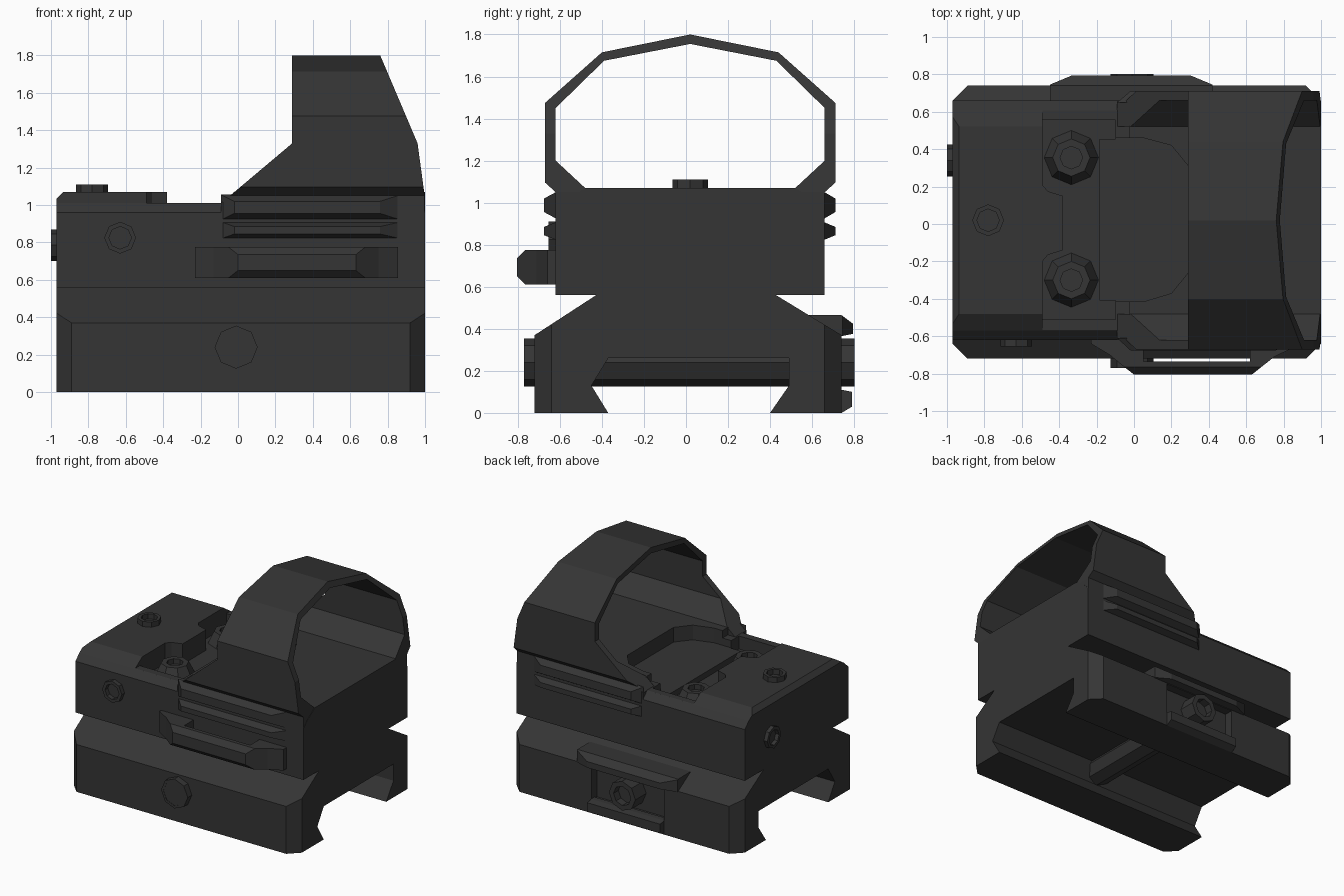
import bpy, bmesh
from mathutils import Vector, Matrix

if "Cube" in bpy.data.objects:
    bpy.data.objects.remove(bpy.data.objects["Cube"])

dark = bpy.data.materials.new("dark_metal")
dark.diffuse_color = (0.035, 0.035, 0.035, 1)
dark.use_nodes = True
dark.node_tree.nodes["Principled BSDF"].inputs["Base Color"].default_value = dark.diffuse_color


def finish(name, bm):
    bmesh.ops.recalc_face_normals(bm, faces=bm.faces)
    me = bpy.data.meshes.new(name)
    bm.to_mesh(me)
    bm.free()
    me.materials.append(dark)
    ob = bpy.data.objects.new(name, me)
    bpy.context.collection.objects.link(ob)
    return ob


def prism(name, pts, axis, a, b, cuts=()):
    """Extrude a 2D outline along an axis, then slice off chamfers."""
    put = {'x': lambda p, t: (t, p[0], p[1]),
           'y': lambda p, t: (p[0], t, p[1]),
           'z': lambda p, t: (p[0], p[1], t)}[axis]
    bm = bmesh.new()
    lo = [bm.verts.new(put(p, a)) for p in pts]
    hi = [bm.verts.new(put(p, b)) for p in pts]
    bm.faces.new(lo)
    bm.faces.new(hi)
    n = len(pts)
    for i in range(n):
        j = (i + 1) % n
        bm.faces.new((lo[i], lo[j], hi[j], hi[i]))
    bmesh.ops.recalc_face_normals(bm, faces=bm.faces)
    for co, no in cuts:
        bmesh.ops.bisect_plane(bm, geom=bm.verts[:] + bm.edges[:] + bm.faces[:],
                               plane_co=co, plane_no=no, clear_outer=True)
        rim = [e for e in bm.edges if e.is_boundary]
        if rim:
            bmesh.ops.edgeloop_fill(bm, edges=rim)
    return finish(name, bm)


def rect(x0, x1, y0, y1):
    return [(x0, y0), (x1, y0), (x1, y1), (x0, y1)]


def boolean(ob, cutter, op='DIFFERENCE'):
    m = ob.modifiers.new("cut", 'BOOLEAN')
    m.operation, m.object, m.solver = op, cutter, 'EXACT'
    dg = bpy.context.evaluated_depsgraph_get()
    dg.update()
    me = bpy.data.meshes.new_from_object(ob.evaluated_get(dg))
    ob.modifiers.clear()
    ob.data = me
    bpy.data.objects.remove(cutter)


def screw(name, base, direction, r1, r2, h, rim, socket):
    """Octagonal head with a recessed socket."""
    bm = bmesh.new()
    bmesh.ops.create_cone(bm, cap_ends=True, segments=8, radius1=r1, radius2=r2, depth=h,
                          matrix=Matrix.Translation((0, 0, h / 2)))
    top = max(bm.faces, key=lambda f: f.calc_center_median().z)
    bmesh.ops.inset_individual(bm, faces=[top], thickness=rim)
    f = bmesh.ops.extrude_discrete_faces(bm, faces=[top])['faces'][0]
    bmesh.ops.translate(bm, verts=f.verts[:], vec=(0, 0, -socket))
    rot = Vector((0, 0, 1)).rotation_difference(Vector(direction)).to_matrix().to_4x4()
    bm.transform(Matrix.Translation(base) @ rot)
    return finish(name, bm)


def rib(name, side, y_in, y_out, z0, z1, inset):
    """Grip rib: tapered bar standing off the body side."""
    bm = bmesh.new()
    inner = [bm.verts.new((x, y_in, z)) for x, z in rect(-0.09, 0.87, z0, z1)]
    outer = [bm.verts.new((x, y_out, z)) for x, z in rect(-0.02, 0.76, z0 + inset, z1 - inset)]
    bm.faces.new(inner)
    bm.faces.new(outer)
    for i in range(4):
        j = (i + 1) % 4
        bm.faces.new((inner[i], inner[j], outer[j], outer[i]))
    return finish(name, bm)


# Rail mount with dovetail channel and chamfered corners
mount = prism("rail_mount",
              [(-0.72, 0), (-0.37, 0), (-0.45, 0.13), (-0.37, 0.26), (0.49, 0.26), (0.49, 0.13),
               (0.40, 0), (0.74, 0), (0.74, 0.37), (0.42, 0.565), (-0.42, 0.565), (-0.72, 0.37)],
              'x', -0.97, 1.0,
              [((0.92, -0.72, 0), (1, -1, 0)), ((0.92, 0.74, 0), (1, 1, 0)),
               ((-0.89, -0.72, 0), (-1, -1, 0)), ((-0.89, 0.74, 0), (-1, 1, 0))])
boolean(mount, prism("recess_cutter", rect(-0.33, 0.30, 0.10, 0.36), 'y', 0.67, 0.9))

# Clamp flange and lower lip around the nut
flange = [(-0.45, 0.46), (0.42, 0.46), (0.42, 0.745), (0.30, 0.795), (-0.33, 0.795), (-0.45, 0.745)]
prism("clamp_flange", flange, 'z', 0.365, 0.465, [((0, 0.74, 0.465), (0, 0.6, 0.8)),
                                                  ((0, 0.74, 0.365), (0, 0.2, -1))])
prism("clamp_lip", [(0.70, 0), (0.74, 0), (0.79, 0.03), (0.79, 0.10), (0.74, 0.11), (0.70, 0.11)],
      'x', -0.33, 0.30)

# Cross bolt and its two heads
screw("cross_bolt", (-0.01, -0.70, 0.24), (0, 1, 0), 0.115, 0.115, 1.40, 0.03, 0.01)
screw("bolt_head", (-0.01, -0.70, 0.24), (0, -1, 0), 0.115, 0.115, 0.07, 0.02, 0.002)
screw("bolt_nut", (-0.01, 0.66, 0.24), (0, 1, 0), 0.115, 0.115, 0.142, 0.04, 0.06)

# Body block
body = prism("sight_body",
             [(-0.62, 0.56), (0.66, 0.56), (0.66, 0.96), (0.61, 1.01), (0.52, 1.07),
              (-0.48, 1.07), (-0.57, 1.01), (-0.62, 0.96)],
             'x', -0.97, 1.0, [((-0.97, 0, 1.035), (-1, 0, 1))])


def notch(x_end, y_lo, y_hi):
    return [(-0.49, y_lo), (-0.49, -0.20), (-0.46, -0.165), (-0.38, -0.14), (-0.38, 0.15),
            (-0.46, 0.175), (-0.49, 0.21), (-0.49, y_hi), (x_end, y_hi), (x_end, y_lo)]


# Step behind the deck, screw pocket, and emitter window recess
boolean(body, prism("step_cutter", notch(-0.025, -0.8, 0.8), 'z', 1.012, 1.3))
boolean(body, prism("pocket_cutter", notch(-0.10, -0.51, 0.555), 'z', 0.91, 1.3))
boolean(body, prism("window_cutter",
                    [(-0.19, -0.415), (0.05, -0.415), (0.20, -0.37), (0.29, -0.26), (0.29, 0.31),
                     (0.20, 0.42), (0.05, 0.46), (-0.19, 0.46)], 'z', 0.955, 1.3))
prism("window_plate", rect(-0.185, -0.05, -0.41, 0.455), 'z', 0.88, 0.955)

# Lens hood: folded shell trimmed to the side silhouette
outer = [(0.42, 1.715), (0.69, 1.475), (0.69, 1.095), (0.64, 1.05), (0.64, 0.95)]
inner = [(0.50, 0.95), (0.50, 1.07), (0.64, 1.20), (0.64, 1.45), (0.41, 1.675)]
half = outer + inner
loop = ([(0.02, 1.80)] + [(0.02 + d, z) for d, z in half] + [(0.02, 1.755)] +
        [(0.02 - d, z) for d, z in reversed(half)])
hood = prism("lens_hood", loop, 'x', -0.2, 1.1)
boolean(hood, prism("hood_silhouette",
                    [(-0.09, 0.9), (-0.09, 1.01), (0.29, 1.33), (0.29, 1.9), (0.718, 1.9),
                     (0.96, 1.33), (0.998, 1.05), (0.998, 0.9)], 'y', -1, 1), 'INTERSECT')

# Grip ribs on both sides
for side, wall, tip in ((-1, -0.61, -0.675), (1, 0.65, 0.71)):
    tag = "front" if side < 0 else "back"
    rib(tag + "_upper_rib", side, wall, tip, 0.92, 1.055, 0.035)
    rib(tag + "_lower_rib", side, wall, tip, 0.82, 0.91, 0.025)

# Switch bracket on the front side, with an open slot behind the bar
prism("switch_bracket",
      [(-0.23, -0.61), (-0.23, -0.64), (-0.13, -0.70), (-0.07, -0.75), (0.0, -0.805),
       (0.63, -0.805), (0.75, -0.71), (0.855, -0.66), (0.855, -0.61),
       (0.62, -0.61), (0.62, -0.735), (0.05, -0.735), (0.05, -0.61)],
      'z', 0.61, 0.775,
      [((0, -0.765, 0.775), (0, -1, 1)), ((0, -0.765, 0.61), (0, -1, -1))])

# Adjusters and mounting screws
screw("top_adjuster", (-0.78, 0.02, 1.05), (0, 0, 1), 0.085, 0.085, 0.06, 0.025, 0.05)
screw("front_adjuster", (-0.63, -0.60, 0.825), (0, -1, 0), 0.085, 0.085, 0.055, 0.025, 0.04)
screw("left_adjuster", (-0.95, 0.34, 0.785), (-1, 0, 0), 0.085, 0.085, 0.05, 0.025, 0.04)
for i, y in enumerate((-0.30, 0.355)):
    screw(f"deck_screw_{i}", (-0.335, y, 0.90), (0, 0, 1), 0.15, 0.10, 0.10, 0.04, 0.04)
